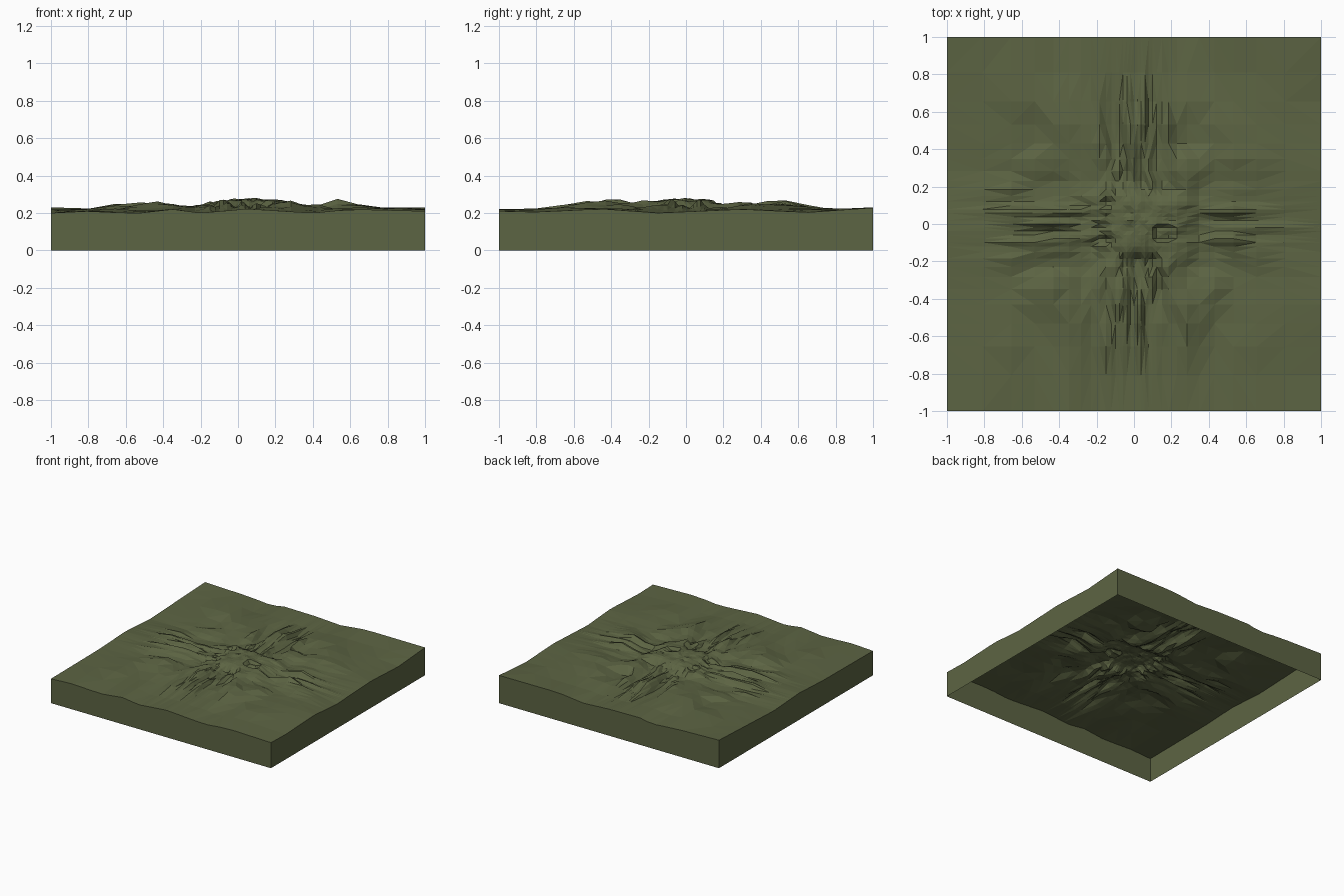
import bpy, bmesh
from mathutils import Vector, noise

cube = bpy.data.objects.get("Cube")
if cube:
    bpy.data.objects.remove(cube, do_unlink=True)

# Height profiles as (position, height) points
FRONT = [(-1, .20), (-.8, .21), (-.55, .197), (-.35, .22), (-.2, .20), (.05, .222), (.4, .20), (.6, .22), (1, .21)]
BACK = [(-1, .23), (-.6, .218), (-.38, .20), (-.3, .222), (0, .218), (.23, .205), (.46, .23), (1, .228)]
LEFT = [(-1, .21), (-.8, .205), (-.45, .222), (-.15, .20), (.3, .22), (.65, .203), (1, .228)]
RIGHT = [(-1, .20), (-.36, .205), (-.04, .22), (.29, .20), (1, .23)]
CREST_X = [(-1, .23), (-.88, .222), (-.75, .235), (-.65, .272), (-.5, .274), (-.3, .24), (-.15, .272),
           (0, .284), (.25, .284), (.36, .25), (.53, .28), (.72, .24), (.82, .242), (1, .23)]
CREST_Y = [(-1, .235), (-.75, .24), (-.6, .268), (-.5, .262), (-.4, .28), (-.3, .262), (-.1, .278),
           (0, .284), (.15, .28), (.24, .252), (.38, .272), (.6, .265), (.8, .245), (1, .23)]


def sample(points, t):
    for (a, za), (b, zb) in zip(points, points[1:]):
        if t <= b:
            return za + (zb - za) * (t - a) / (b - a)
    return points[-1][1]


def clamp(t):
    return max(0.0, min(1.0, t))


def edge_patch(x, y):
    """Surface spanning the four border profiles."""
    u, v = (x + 1) / 2, (y + 1) / 2
    along_y = sample(FRONT, x) * (1 - v) + sample(BACK, x) * v
    along_x = sample(RIGHT, y) * (1 - u) + sample(LEFT, y) * u
    corners = (.20 * (1 - u) + .21 * u) * (1 - v) + (.23 * (1 - u) + .228 * u) * v
    return along_y + along_x - corners


def height(x, y, i, j):
    low = edge_patch(x, y)
    high = min(sample(CREST_X, x), sample(CREST_Y, y))
    rough = .42 + .95 * noise.noise(Vector((i * .43 + 3.1, j * .43 + 7.7, .5)))
    # Central plateau with a steep front left rim and a small pit
    outside = max(abs(x - .08) - .18, abs(y) - .14)
    plateau = clamp(1 - outside / .06)
    rough += (.92 - rough) * plateau * .8
    if max(abs(x - .15), abs(y + .04)) < .04:
        rough -= .35
    fade = clamp((1 - max(abs(x), abs(y))) * 2.2)
    return low + (max(high, low) - low) * clamp(rough) * fade


# Grid lines that crowd together towards the centre
half, step = [1.0], .19
while half[-1] - step > .012:
    half.append(half[-1] - step)
    step = max(step * .81, .02)
lines = [-t for t in half] + [0.0] + half[::-1]
count = len(lines) - 1

# Ground surface
bm = bmesh.new()
bmesh.ops.create_grid(bm, x_segments=count, y_segments=count, size=1)
for v in bm.verts:
    i, j = (round((c + 1) / 2 * count) for c in v.co.xy)
    x, y = lines[i], lines[j]
    v.co = (x, y, height(x, y, i, j))
bmesh.ops.triangulate(bm, faces=bm.faces[:])

# Side walls dropped from the border, open underneath
border = [e for e in bm.edges if e.is_boundary]
walls = bmesh.ops.extrude_edge_only(bm, edges=border)
for v in walls["geom"]:
    if isinstance(v, bmesh.types.BMVert):
        v.co.z = 0
bm.normal_update()
bmesh.ops.recalc_face_normals(bm, faces=bm.faces[:])
if sum(f.normal.z for f in bm.faces) < 0:
    bmesh.ops.reverse_faces(bm, faces=bm.faces[:])

mesh = bpy.data.meshes.new("terrain_block")
bm.to_mesh(mesh)
bm.free()

# Moss green
moss = bpy.data.materials.new("moss_green")
moss.use_nodes = True
moss.diffuse_color = (.108, .128, .056, 1)
shader = moss.node_tree.nodes["Principled BSDF"]
shader.inputs["Base Color"].default_value = moss.diffuse_color
shader.inputs["Roughness"].default_value = .9
mesh.materials.append(moss)

terrain = bpy.data.objects.new("terrain_block", mesh)
bpy.context.collection.objects.link(terrain)
